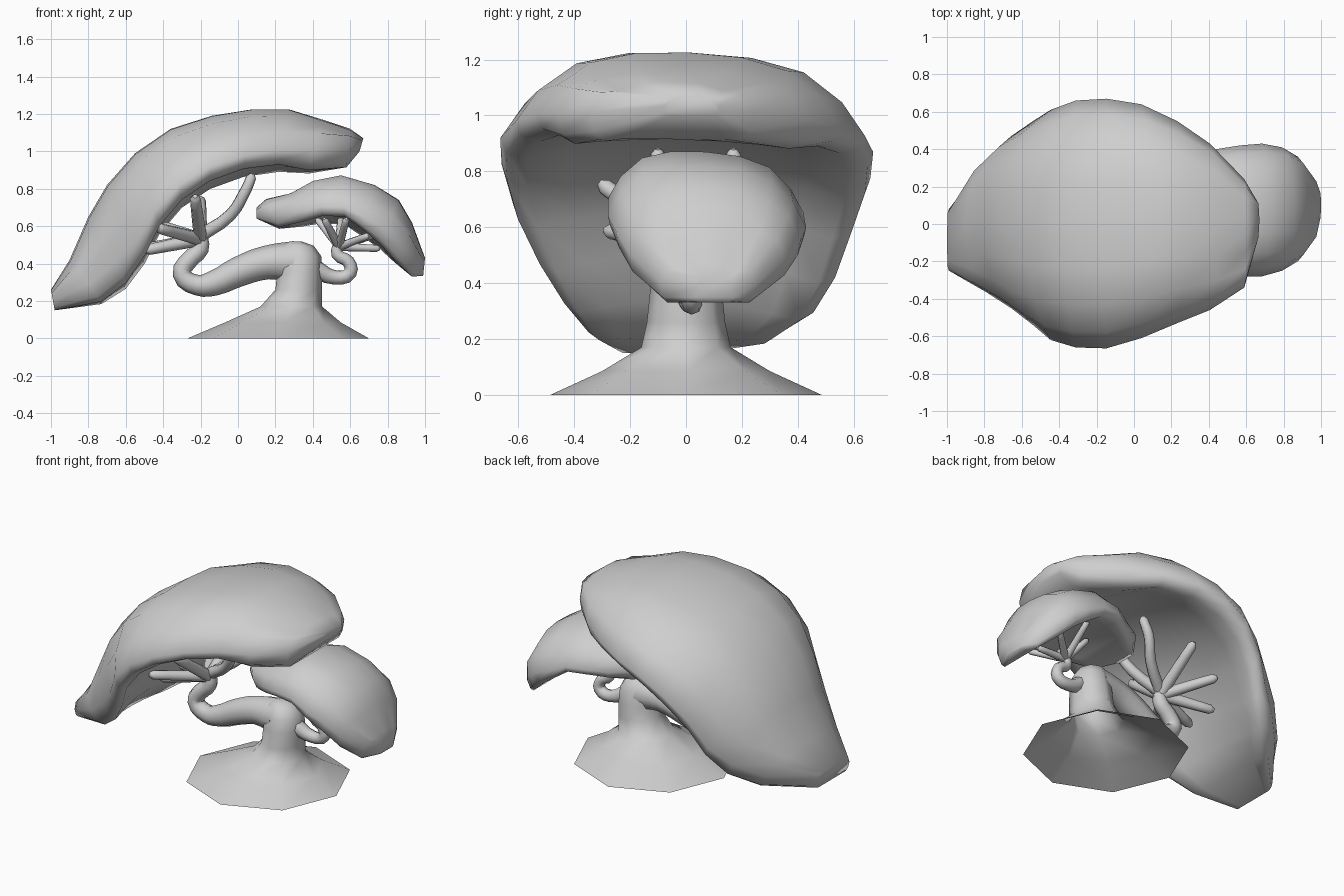
import bpy, bmesh, math
from mathutils import Vector

cube = bpy.data.objects.get("Cube")
if cube:
    bpy.data.objects.remove(cube, do_unlink=True)

clay = bpy.data.materials.new("plain_grey")
clay.use_nodes = True
GREY = (0.62, 0.62, 0.62, 1)
clay.diffuse_color = GREY
for node in clay.node_tree.nodes:
    if node.type == 'BSDF_PRINCIPLED':
        node.inputs["Base Color"].default_value = GREY


def loft(name, rings, sharp, open_start=False):
    """Skin a list of closed rings of points and cap the ends."""
    bm = bmesh.new()
    loops = [[bm.verts.new(p) for p in ring] for ring in rings]
    n = len(loops[0])
    for a, b in zip(loops, loops[1:]):
        for i in range(n):
            j = (i + 1) % n
            bm.faces.new((a[i], a[j], b[j], b[i]))
    if not open_start:
        bm.faces.new(loops[0])
    bm.faces.new(loops[-1])
    bmesh.ops.recalc_face_normals(bm, faces=bm.faces)
    mesh = bpy.data.meshes.new(name)
    bm.to_mesh(mesh)
    bm.free()
    mesh.materials.append(clay)
    obj = bpy.data.objects.new(name, mesh)
    bpy.context.collection.objects.link(obj)
    bpy.ops.object.select_all(action='DESELECT')
    obj.select_set(True)
    bpy.context.view_layer.objects.active = obj
    bpy.ops.object.shade_smooth_by_angle(angle=math.radians(sharp))


def tube(name, points, steps=3):
    """Round limb through (x, y, z, radius) points."""
    curve = bpy.data.curves.new(name, 'CURVE')
    curve.dimensions = '3D'
    curve.bevel_depth = 1
    curve.bevel_resolution = 2
    curve.resolution_u = steps
    curve.use_fill_caps = True
    spline = curve.splines.new('BEZIER')
    spline.bezier_points.add(len(points) - 1)
    for bp, (x, y, z, r) in zip(spline.bezier_points, points):
        bp.co = (x, y, z)
        bp.radius = r
        bp.handle_left_type = bp.handle_right_type = 'AUTO'
    curve.materials.append(clay)
    obj = bpy.data.objects.new(name, curve)
    bpy.context.collection.objects.link(obj)
    bpy.ops.object.select_all(action='DESELECT')
    obj.select_set(True)
    bpy.context.view_layer.objects.active = obj
    bpy.ops.object.convert(target='MESH')


def half_section(hollow, vault):
    """Crown, rim and hollow underside as (width fraction, height fraction)."""
    rim = .2 + .28 * (1 - hollow)
    vault *= hollow
    return [(0, 1), (.35, .97), (.65, .84), (.87, rim + .34), (1, rim), (.97, rim * .3),
            (.86, 0), (.65, vault * .4), (.35, vault * .8), (0, vault)]


def canopy(name, stations, vault, tilt):
    """Each station: top x, top z, bottom x, bottom z, min y, max y, hollowness."""
    rings = []
    for tx, tz, bx, bz, y0, y1, hollow in stations:
        half = half_section(hollow, vault)
        full = half + [(-u, s) for u, s in half[-2:0:-1]]
        mid, w = (y0 + y1) / 2, (y1 - y0) / 2
        rings.append([(bx + (tx - bx) * s, mid + w * u,
                       bz + (tz - bz) * s - tilt * u * hollow) for u, s in full])
    loft(name, rings, 85)


canopy("large_canopy", [
    (-1, .26, -.98, .15, -.25, .08, 0),
    (-.9, .42, -.73, .19, -.36, .33, .3),
    (-.8, .65, -.6, .28, -.45, .47, .7),
    (-.7, .82, -.5, .42, -.54, .55, 1),
    (-.55, .99, -.42, .58, -.62, .61, 1),
    (-.36, 1.12, -.3, .72, -.66, .66, 1),
    (-.14, 1.19, -.15, .82, -.665, .67, 1),
    (.08, 1.225, .03, .885, -.61, .64, 1),
    (.27, 1.225, .22, .91, -.53, .55, .9),
    (.45, 1.17, .38, .89, -.46, .43, .4),
    (.6, 1.12, .58, .915, -.34, .24, 0),
    (.67, 1.07, .65, 1.0, -.08, .12, 0)], vault=.22, tilt=.025)

canopy("small_canopy", [
    (.1, .7, .1, .64, -.02, .12, 0),
    (.15, .745, .22, .59, -.12, .24, .2),
    (.28, .775, .34, .61, -.2, .33, .6),
    (.4, .84, .45, .635, -.26, .4, .9),
    (.55, .87, .57, .63, -.28, .42, 1),
    (.73, .82, .67, .56, -.28, .43, .9),
    (.86, .74, .76, .49, -.25, .41, .6),
    (.93, .62, .84, .41, -.2, .36, .3),
    (.985, .47, .93, .33, -.09, .25, 0),
    (1, .43, .99, .335, .03, .17, 0)], vault=.12, tilt=.025)

# flared trunk, open underneath: centre x, height, x radius, y radius
TRUNK = [(.215, 0, .485, .485), (.24, .085, .31, .3), (.285, .17, .165, .16),
         (.325, .26, .125, .14), (.33, .36, .12, .13), (.335, .44, .11, .115),
         (.32, .495, .085, .085), (.31, .517, .035, .035)]
loft("trunk", [[(cx + rx * math.cos(a), ry * math.sin(a), z)
                for a in (math.tau * i / 8 for i in range(8))]
               for cx, z, rx, ry in TRUNK], 60, open_start=True)

# winding limbs
tube("large_limb", [(.3, 0, .41, .11), (.15, 0, .405, .09), (0, 0, .355, .08),
                    (-.13, 0, .295, .068), (-.22, 0, .285, .055), (-.3, 0, .345, .05),
                    (-.26, 0, .42, .048), (-.2, 0, .48, .045), (-.2, 0, .56, .035)])
tube("small_limb", [(.4, 0, .38, .05), (.52, .02, .325, .038), (.6, .02, .35, .036),
                    (.59, .02, .41, .034), (.53, .02, .45, .032), (.54, .02, .51, .028)])


def twigs(name, hub, tips, r):
    """Star of round-ended twigs spreading from one hub."""
    hub = Vector(hub)
    for i, tip in enumerate(tips):
        tip = Vector(tip)
        neck = tip - (tip - hub).normalized() * r * .7
        tube(f"{name}_{i + 1}", [(*hub, r), (*hub.lerp(neck, .55), r * .9),
                                 (*neck, r * .8), (*tip, r * .35)], 2)


twigs("large_twig", (-.2, 0, .53),
      [(-.23, -.31, .76), (-.43, -.29, .59), (-.5, -.08, .47), (-.5, .13, .48),
       (-.4, .28, .6), (-.2, .31, .75)], .036)
for side, y in (("front", -.1), ("back", .17)):
    tube(f"long_twig_{side}", [(-.2, 0, .55, .036), (-.04, y * .6, .66, .033),
                               (.03, y, .77, .031), (.07, y, .86, .028),
                               (.075, y, .88, .013)])
twigs("small_twig", (.54, .02, .49),
      [(.46, -.13, .64), (.42, .08, .64), (.58, -.18, .64), (.7, -.13, .55),
       (.76, .03, .48), (.72, .18, .55), (.55, .24, .65)], .023)
